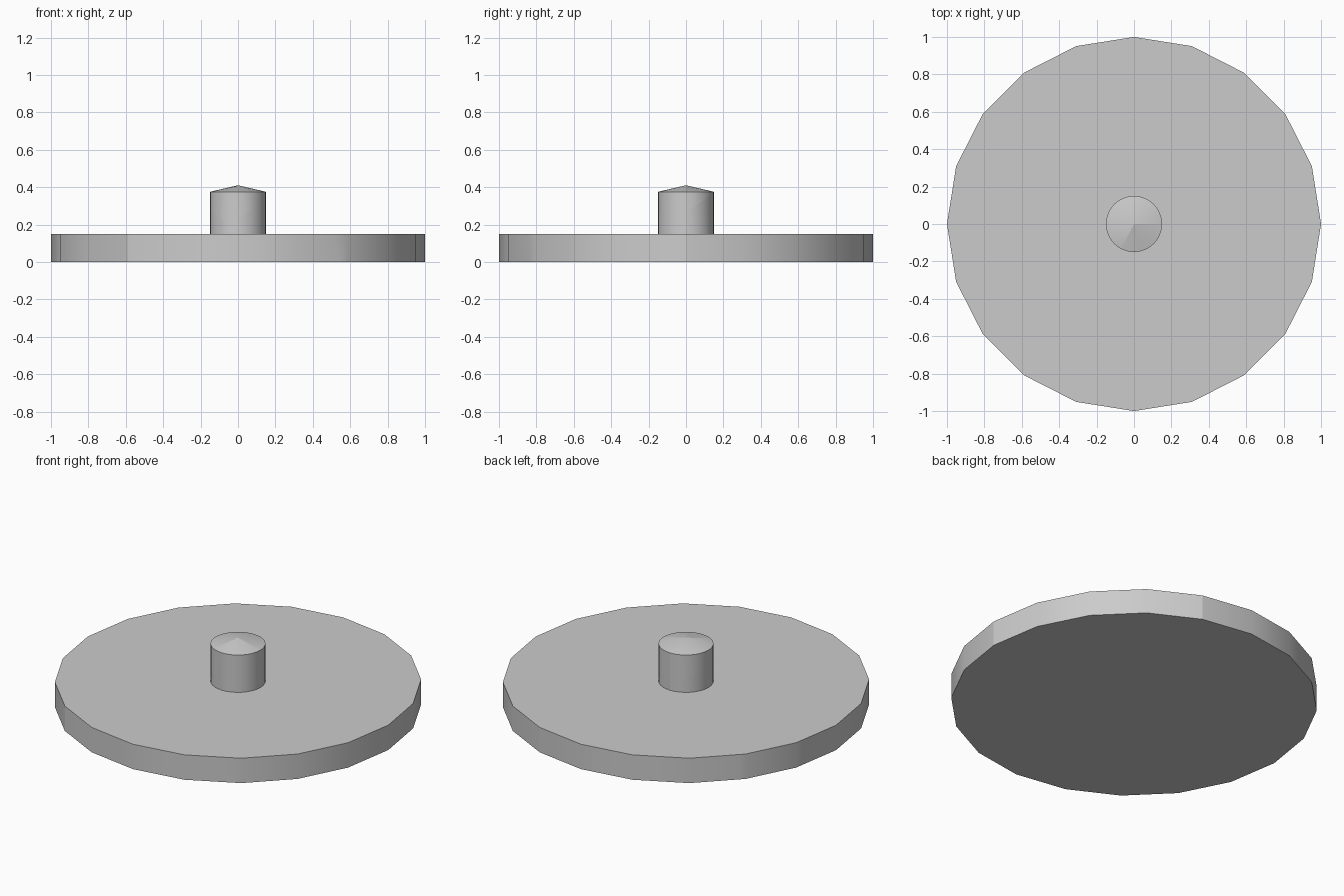
import bpy, bmesh
from math import sin, cos, radians, pi
from mathutils import Vector

if "Cube" in bpy.data.objects:
    bpy.data.objects.remove(bpy.data.objects["Cube"])

DISC_H, KNOB_R, KNOB_TOP, APEX = 0.15, 0.15, 0.375, 0.41


def finish(bm, name):
    bmesh.ops.recalc_face_normals(bm, faces=bm.faces[:])
    me = bpy.data.meshes.new(name)
    bm.to_mesh(me)
    bm.free()
    ob = bpy.data.objects.new(name, me)
    bpy.context.collection.objects.link(ob)
    bpy.ops.object.select_all(action='DESELECT')
    ob.select_set(True)
    bpy.context.view_layer.objects.active = ob
    bpy.ops.object.shade_smooth_by_angle(angle=radians(30))
    return ob


# crack corners: (top xy, bottom xy)
NODES = {
    'A': ((-.787, .61), (-.787, .61)), 'B': ((-.17, .515), (-.165, .51)),
    'C': ((.18, .565), (.176, .561)), 'E': ((.994, .04), (.994, .04)),
    'G': ((-.962, .24), (-.958, .264)), 'H': ((-.385, -.40), (-.40, -.369)),
    'I': ((-.325, -.48), (-.34, -.437)), 'J': ((-.25, -.495), (-.154, -.467)),
    'K': ((-.17, -.33), (-.11, -.32)), 'L': ((-.08, -.24), (-.062, -.187)),
    'O': ((.13, -.64), (.13, -.615)), 'P': ((.52, -.844), (.545, -.831)),
    'M': ((0, 0), (0, 0)),
}


def node(key):
    # a number is a corner of the 20-sided rim
    if isinstance(key, int):
        p = (cos(key * pi / 10), sin(key * pi / 10))
        return p, p
    return NODES[key]


def disc_shard(name, keys):
    bm = bmesh.new()
    top = [bm.verts.new((*node(k)[0], DISC_H)) for k in keys]
    low = [bm.verts.new((*node(k)[1], 0)) for k in keys]
    bm.faces.new(top)
    bm.faces.new(low[::-1])
    n = len(keys)
    for i in range(n):
        j = (i + 1) % n
        bm.faces.new((low[i], low[j], top[j], top[i]))
    finish(bm, name)


# broken disc
disc_shard("disc_back", [4, 5, 6, 7, 'A', 'B', 'C'])
disc_shard("disc_back_right", ['E', 1, 2, 3, 4, 'C'])
disc_shard("disc_right", ['M', 0, 'E', 'C', 'B'])
disc_shard("disc_left", ['M', 'B', 'A', 8, 9, 'G', 'H', 'I', 'J', 'K', 'L'])
disc_shard("disc_front_left", ['G', 10, 11, 12, 13, 'I', 'H'])
disc_shard("disc_front", [13, 14, 15, 16, 'P', 'O', 'J', 'I'])
disc_shard("disc_front_right", ['M', 'L', 'K', 'J', 'O', 'P', 17, 18, 19, 0])


# knob with a shallow conical top
def knob_solid(n=32):
    bm = bmesh.new()
    ring = [(KNOB_R * cos(2 * pi * i / n), KNOB_R * sin(2 * pi * i / n)) for i in range(n)]
    low = [bm.verts.new((x, y, DISC_H)) for x, y in ring]
    top = [bm.verts.new((x, y, KNOB_TOP)) for x, y in ring]
    tip = bm.verts.new((0, 0, APEX))
    bm.faces.new(low[::-1])
    for i in range(n):
        j = (i + 1) % n
        bm.faces.new((low[i], low[j], top[j], top[i]))
        bm.faces.new((top[i], top[j], tip))
    return bm


def clip(bm, co, normal):
    # keep the side the normal points to and cap the cut
    bmesh.ops.bisect_plane(bm, geom=bm.verts[:] + bm.edges[:] + bm.faces[:], dist=1e-5,
                           plane_co=co, plane_no=normal, clear_inner=True)
    bmesh.ops.holes_fill(bm, edges=[e for e in bm.edges if e.is_boundary], sides=0)


# name, start and end angle, point on the crack plane, its normal
WEDGES = [
    ("front", 242, 298, (0, -.15, .235), (-.5, 0, 1)),
    ("right", 298, 360, (0, 0, .265), (0, 0, 1)),
    ("back_right", 0, 90, (0, 0, .265), (0, -.7, 1)),
    ("left", 90, 242, (-.15, 0, .27), (.6, 0, 1)),
]
for name, a0, a1, co, no in WEDGES:
    a, b = radians(a0), radians(a1)
    for part, sign in (("upper", 1), ("lower", -1)):
        bm = knob_solid()
        clip(bm, (0, 0, 0), (-sin(a), cos(a), 0))
        clip(bm, (0, 0, 0), (sin(b), -cos(b), 0))
        clip(bm, co, Vector(no) * sign)
        finish(bm, "knob_%s_%s" % (name, part))
